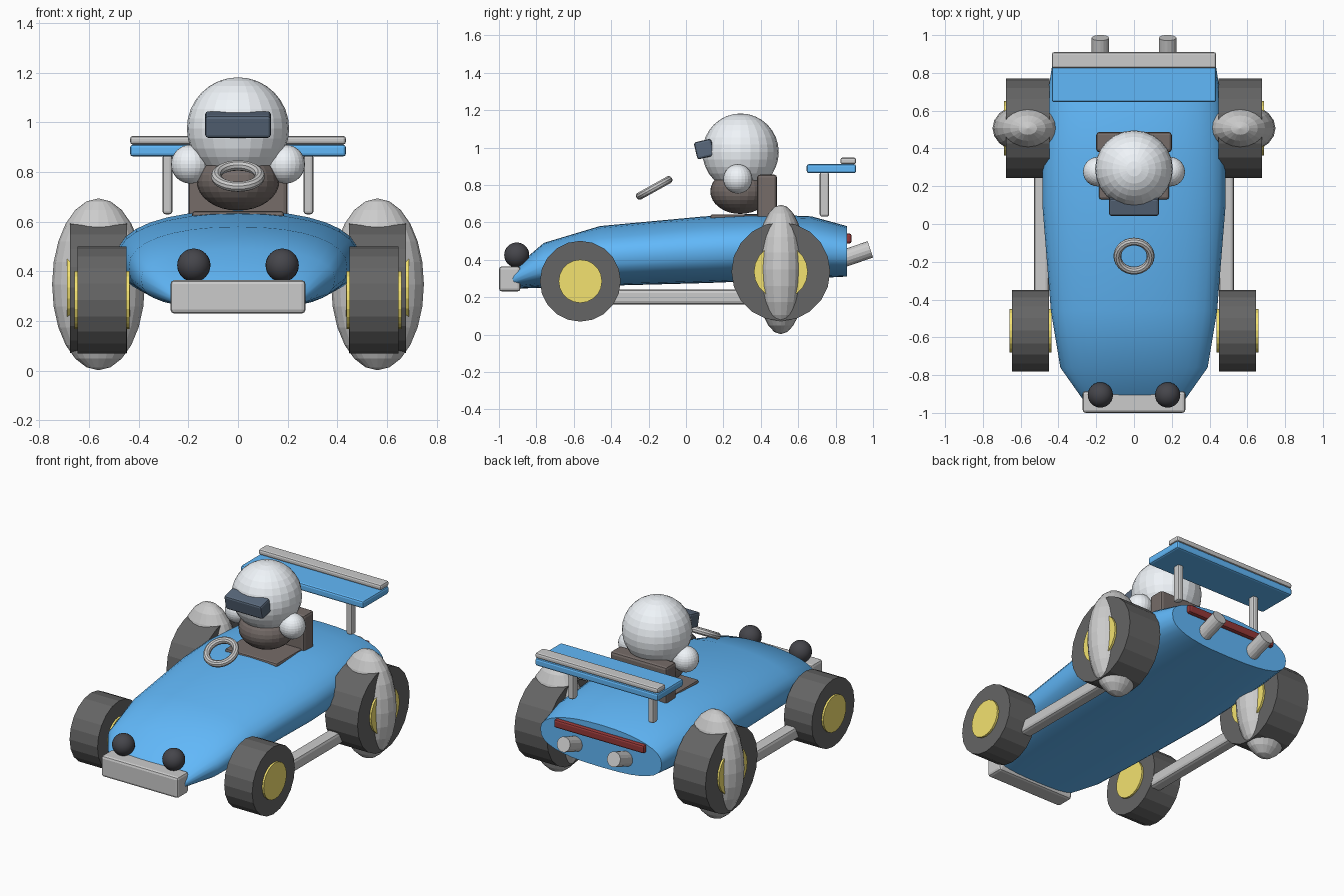
import bpy, bmesh
from math import sin, cos, pi, radians

if "Cube" in bpy.data.objects:
    bpy.data.objects.remove(bpy.data.objects["Cube"])


def material(name, rgb):
    m = bpy.data.materials.new(name)
    m.diffuse_color = (*rgb, 1)
    m.use_nodes = True
    m.node_tree.nodes["Principled BSDF"].inputs["Base Color"].default_value = m.diffuse_color
    return m


BLUE = material("blue_paint", (0.12, 0.48, 0.95))
RUBBER = material("rubber", (0.13, 0.13, 0.13))
LAMP = material("lamp_black", (0.06, 0.06, 0.07))
YELLOW = material("yellow_hub", (0.9, 0.76, 0.16))
WHITE = material("helmet_white", (0.87, 0.91, 0.95))
VISOR = material("visor_dark", (0.1, 0.14, 0.2))
SEAT = material("seat_brown", (0.18, 0.15, 0.14))
RED = material("tail_red", (0.3, 0.04, 0.04))


def finish(name, mat, smooth=None):
    ob = bpy.context.object
    ob.name = name
    if mat:
        ob.data.materials.append(mat)
    if smooth:
        bpy.ops.object.shade_smooth_by_angle(angle=radians(smooth))
    return ob


def box(name, lo, hi, mat=None, bevel=0.012, tilt=0):
    mid = [(a + b) / 2 for a, b in zip(lo, hi)]
    bpy.ops.mesh.primitive_cube_add(size=1, location=mid, rotation=(radians(tilt), 0, 0))
    ob = bpy.context.object
    ob.scale = [b - a for a, b in zip(lo, hi)]
    bpy.ops.object.transform_apply(location=False, rotation=False, scale=True)
    mod = ob.modifiers.new("bevel", 'BEVEL')
    mod.width = bevel
    mod.segments = 2
    return finish(name, mat)


def ball(name, loc, radii, mat=None, seg=24, rings=16, smooth=None):
    bpy.ops.mesh.primitive_uv_sphere_add(segments=seg, ring_count=rings, radius=1, location=loc)
    bpy.context.object.scale = radii
    bpy.ops.object.transform_apply(location=False, rotation=False, scale=True)
    return finish(name, mat, smooth)


def cylinder(name, loc, r, depth, rot, mat=None, sides=20):
    bpy.ops.mesh.primitive_cylinder_add(vertices=sides, radius=r, depth=depth,
                                        location=loc, rotation=rot)
    return finish(name, mat)


# Body shell: lofted superellipse sections (y, half width, bottom, top)
sections = [(-0.93, 0.27, 0.245, 0.345), (-0.76, 0.39, 0.25, 0.49),
            (-0.46, 0.44, 0.26, 0.58), (0.10, 0.485, 0.275, 0.632),
            (0.35, 0.485, 0.285, 0.645), (0.67, 0.46, 0.30, 0.632),
            (0.86, 0.43, 0.31, 0.58)]
N = 32
bm = bmesh.new()
rings = []
for y, w, z0, z1 in sections:
    ring = []
    for i in range(N):
        c, s = cos(2 * pi * i / N), sin(2 * pi * i / N)
        e = 0.9 if s > 0 else 0.75
        x = w * abs(c) ** e * (1 if c > 0 else -1)
        z = (z0 + z1) / 2 + (z1 - z0) / 2 * abs(s) ** e * (1 if s > 0 else -1)
        ring.append(bm.verts.new((x, y, z)))
    rings.append(ring)
for a, b in zip(rings, rings[1:]):
    for i in range(N):
        bm.faces.new((a[i], a[(i + 1) % N], b[(i + 1) % N], b[i]))
bm.faces.new(rings[0])
bm.faces.new(rings[-1])
bmesh.ops.recalc_face_normals(bm, faces=bm.faces)
mesh = bpy.data.meshes.new("body_shell")
bm.to_mesh(mesh)
bm.free()
body = bpy.data.objects.new("body_shell", mesh)
bpy.context.collection.objects.link(body)
bpy.context.view_layer.objects.active = body
body.select_set(True)
finish("body_shell", BLUE, 35)

# Paired parts
for s, side in ((-1, "left"), (1, "right")):
    across = (0, pi / 2, 0)
    # Wheels, hubs and rear wheel covers
    cylinder(f"front_tyre_{side}", (s * 0.548, -0.565, 0.285), 0.216, 0.198, across, RUBBER)
    cylinder(f"front_hub_{side}", (s * 0.548, -0.565, 0.285), 0.116, 0.222, across, YELLOW)
    cylinder(f"rear_tyre_{side}", (s * 0.562, 0.507, 0.336), 0.264, 0.23, across, RUBBER)
    cylinder(f"rear_hub_{side}", (s * 0.562, 0.507, 0.336), 0.144, 0.255, across, YELLOW)
    ball(f"rear_wheel_cover_{side}", (s * 0.562, 0.507, 0.348), (0.187, 0.134, 0.346),
         seg=20, rings=12)
    # Side rail, headlight, exhaust, wing post
    xs = sorted((s * 0.45, s * 0.53))
    box(f"side_rail_{side}", (xs[0], -0.45, 0.16), (xs[1], 0.45, 0.24), bevel=0.018)
    ball(f"headlight_{side}", (s * 0.178, -0.905, 0.425), (0.067,) * 3, LAMP, smooth=60)
    cylinder(f"exhaust_{side}", (s * 0.178, 0.877, 0.418), 0.046, 0.23,
             (radians(-71), 0, 0), sides=16)
    xs = sorted((s * 0.264, s * 0.304))
    box(f"wing_post_{side}", (xs[0], 0.715, 0.63), (xs[1], 0.765, 0.87))
    # Driver shoulder
    ball(f"driver_shoulder_{side}", (s * 0.192, 0.277, 0.832), (0.078,) * 3, WHITE)

# Bumper, tail light and rear wing
box("front_bumper", (-0.272, -1.0, 0.23), (0.272, -0.885, 0.365), bevel=0.016)
box("tail_light", (-0.32, 0.835, 0.487), (0.32, 0.885, 0.54), RED)
box("rear_wing", (-0.435, 0.645, 0.863), (0.435, 0.91, 0.911), BLUE)
box("wing_flap", (-0.435, 0.825, 0.911), (0.435, 0.91, 0.946))

# Seat
box("seat_base", (-0.185, 0.13, 0.57), (0.185, 0.45, 0.643), SEAT)
box("seat_back", (-0.2, 0.38, 0.60), (0.2, 0.487, 0.855), SEAT, bevel=0.016)

# Driver
ball("driver_torso", (0, 0.29, 0.765), (0.167, 0.16, 0.12), SEAT)
ball("driver_helmet", (0, 0.292, 0.975), (0.206, 0.204, 0.207), WHITE)
box("helmet_visor", (-0.132, 0.05, 0.945), (0.132, 0.145, 1.038), VISOR, tilt=13)

# Steering wheel
bpy.ops.mesh.primitive_torus_add(location=(0, -0.17, 0.784), rotation=(radians(29), 0, 0),
                                 major_radius=0.088, minor_radius=0.021,
                                 major_segments=28, minor_segments=10)
finish("steering_wheel", None)
